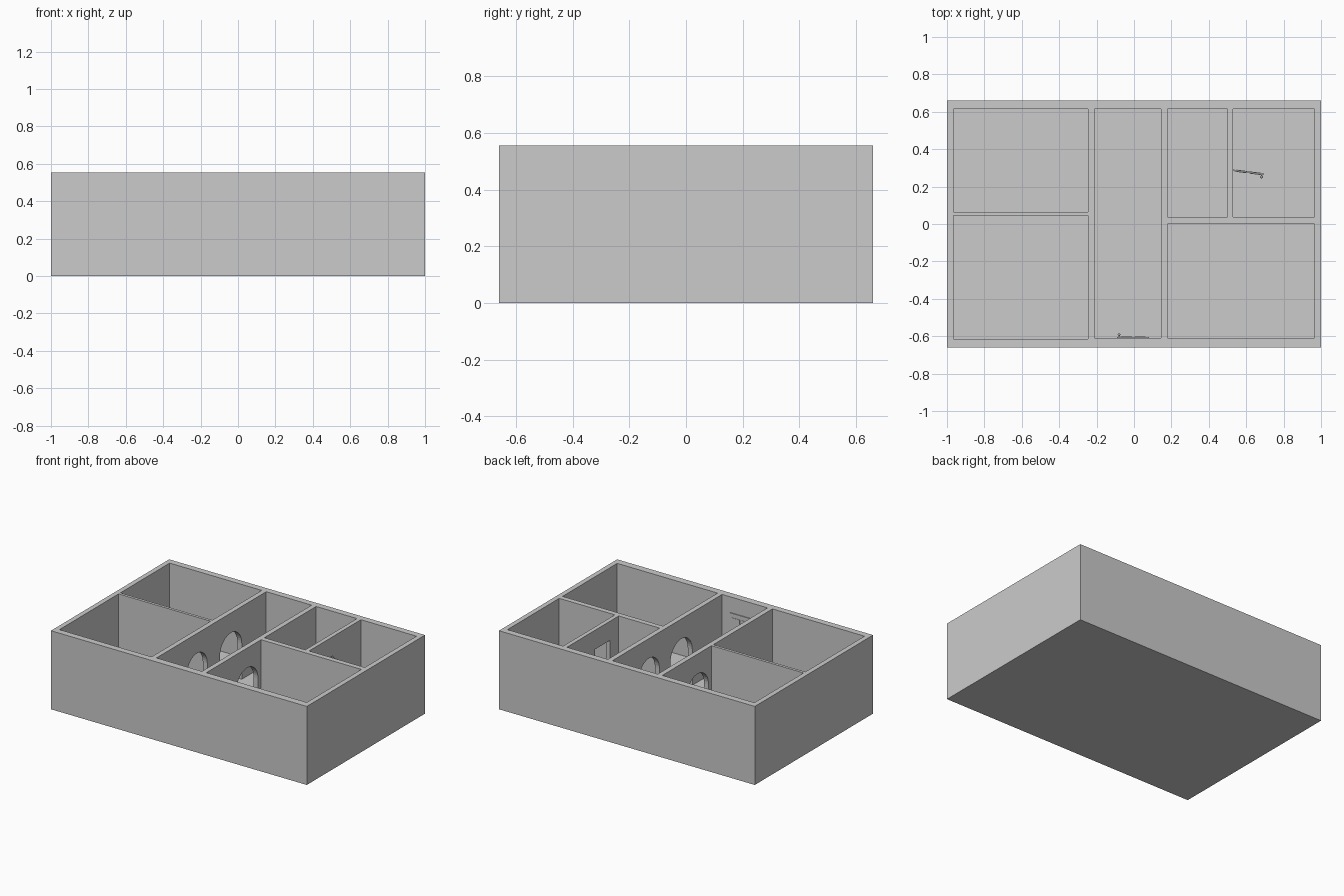
import bpy, bmesh
from math import pi, sin, cos
from mathutils import Matrix

if "Cube" in bpy.data.objects:
    bpy.data.objects.remove(bpy.data.objects["Cube"])

FLOOR, TOP = 0.04, 0.555


def new_object(name, bm):
    bmesh.ops.recalc_face_normals(bm, faces=bm.faces)
    mesh = bpy.data.meshes.new(name)
    bm.to_mesh(mesh)
    bm.free()
    obj = bpy.data.objects.new(name, mesh)
    bpy.context.collection.objects.link(obj)
    return obj


def add_box(bm, x0, x1, y0, y1, z0, z1):
    m = Matrix.Translation(((x0 + x1) / 2, (y0 + y1) / 2, (z0 + z1) / 2))
    bmesh.ops.create_cube(bm, size=1, matrix=m @ Matrix.Diagonal((x1 - x0, y1 - y0, z1 - z0, 1)))


def box(name, *dims):
    bm = bmesh.new()
    add_box(bm, *dims)
    return new_object(name, bm)


def arch(name, x0, x1, yc, r, top):
    # round-topped doorway profile in YZ, extruded along x
    bm = bmesh.new()
    pts = [(yc - r, FLOOR), (yc + r, FLOOR)]
    pts += [(yc + r * cos(pi * i / 20), top - r + r * sin(pi * i / 20)) for i in range(21)]
    face = bm.faces.new([bm.verts.new((x0, y, z)) for y, z in pts])
    ext = bmesh.ops.extrude_face_region(bm, geom=[face])["geom"]
    bmesh.ops.translate(bm, vec=(x1 - x0, 0, 0), verts=[v for v in ext if isinstance(v, bmesh.types.BMVert)])
    return new_object(name, bm)


def cut(target, cutter):
    mod = target.modifiers.new("cut", 'BOOLEAN')
    mod.operation, mod.solver, mod.object = 'DIFFERENCE', 'EXACT', cutter
    bpy.context.view_layer.objects.active = target
    bpy.ops.object.modifier_apply(modifier=mod.name)
    bpy.data.objects.remove(cutter)


# House block hollowed into six rooms
house = box("house_walls_and_floor", -1, 1, -0.66, 0.66, 0, TOP)
rooms = [(-0.965, -0.245, 0.065, 0.615), (-0.965, -0.245, -0.615, 0.045),
         (-0.21, 0.145, -0.61, 0.615), (0.18, 0.50, 0.037, 0.615),
         (0.53, 0.965, 0.037, 0.615), (0.18, 0.965, -0.61, 0.0)]
for r in rooms:
    cut(house, box("room_cutter", *r, FLOOR, TOP + 0.1))

# Arched doorways off the hall
for x0, x1, yc, r in [(-0.26, -0.19, -0.158, 0.115), (-0.26, -0.19, 0.22, 0.122),
                      (0.13, 0.195, -0.155, 0.122), (0.13, 0.195, 0.205, 0.115)]:
    cut(house, arch("arch_cutter", x0, x1, yc, r, 0.415))

# Square doorway between the two back right rooms
cut(house, box("doorway_cutter", 0.49, 0.54, 0.134, 0.302, FLOOR, 0.42))


def door(name, hinge, angle, width, top):
    # slab with raised panels, and a knob on its near side
    t, h = 0.004, top - FLOOR
    bm = bmesh.new()
    add_box(bm, 0, width, -t, t, 0, h)
    half = width / 2
    for x0 in (0.018, half + 0.007):
        for z0, z1 in ((0.03, 0.45 * h), (0.53 * h, h - 0.03)):
            add_box(bm, x0, x0 + half - 0.025, -t - 0.002, t + 0.002, z0, z1)
    slab = new_object(name, bm)
    bm = bmesh.new()
    bmesh.ops.create_uvsphere(bm, u_segments=16, v_segments=10, radius=0.007,
                              matrix=Matrix.Translation((width - 0.01, -0.016, 0.48 * h)))
    bmesh.ops.create_cone(bm, cap_ends=True, segments=12, radius1=0.003, radius2=0.003, depth=0.014,
                          matrix=Matrix.Translation((width - 0.01, -0.009, 0.48 * h)) @ Matrix.Rotation(pi / 2, 4, 'X'))
    for f in bm.faces:
        f.smooth = len(f.verts) <= 4
    knob = new_object(name + "_knob", bm)
    for o in (slab, knob):
        o.location = (hinge[0], hinge[1], FLOOR)
        o.rotation_euler.z = angle


# Closed entrance door on the hall front wall, and the open inner door
door("entrance_door", (0.08, -0.608), pi, 0.17, 0.445)
door("inner_door", (0.53, 0.287), -0.13, 0.165, 0.415)
